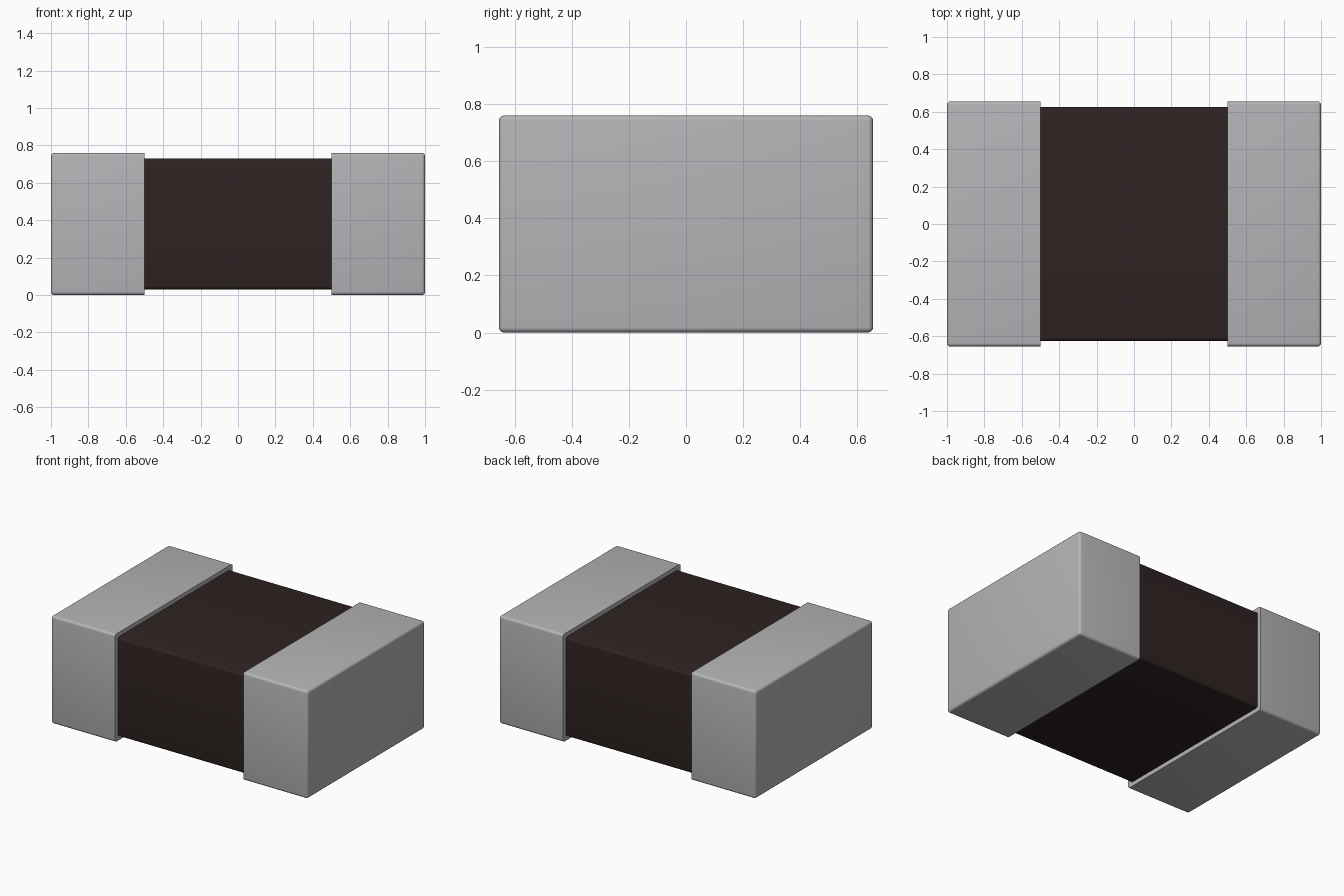
import bpy
import bmesh
import math
from mathutils import Matrix, Vector

cube = bpy.data.objects.get("Cube")
if cube:
    bpy.data.objects.remove(cube, do_unlink=True)


def make_material(name, rgb):
    mat = bpy.data.materials.new(name)
    mat.use_nodes = True
    mat.diffuse_color = (*rgb, 1)
    bsdf = mat.node_tree.nodes["Principled BSDF"]
    bsdf.inputs["Base Color"].default_value = (*rgb, 1)
    bsdf.inputs["Roughness"].default_value = 0.5
    return mat


def rounded_box(name, size, center, mat, radius, keep_sharp):
    """Box whose edges are rounded, except those chosen by keep_sharp."""
    bm = bmesh.new()
    bmesh.ops.create_cube(bm, size=1)
    bmesh.ops.transform(bm, matrix=Matrix.Diagonal((*size, 1)), verts=bm.verts)
    bmesh.ops.translate(bm, vec=Vector(center), verts=bm.verts)
    edges = [e for e in bm.edges if not keep_sharp(e)]
    bmesh.ops.bevel(bm, geom=edges, offset=radius, segments=4, profile=0.5,
                    affect='EDGES', clamp_overlap=True)
    bmesh.ops.recalc_face_normals(bm, faces=bm.faces)
    mesh = bpy.data.meshes.new(name)
    bm.to_mesh(mesh)
    bm.free()
    mesh.materials.append(mat)
    obj = bpy.data.objects.new(name, mesh)
    bpy.context.collection.objects.link(obj)
    bpy.ops.object.select_all(action='DESELECT')
    obj.select_set(True)
    bpy.context.view_layer.objects.active = obj
    bpy.ops.object.shade_smooth_by_angle(angle=math.radians(35))
    return obj


metal = make_material("tin_grey", (0.46, 0.46, 0.475))
ceramic = make_material("dark_brown", (0.027, 0.0165, 0.0155))

HEIGHT, DEPTH, LIP, RADIUS = 0.76, 1.31, 0.03, 0.018


# Ceramic block, rounded only along its length
def across_length(edge):
    a, b = edge.verts
    return abs(a.co.x - b.co.x) < 0.01


rounded_box("ceramic_body", (1.04, DEPTH - 2 * LIP, HEIGHT - 2 * LIP),
            (0, 0, HEIGHT / 2), ceramic, RADIUS, across_length)


# Metal end caps, with a crisp inner rim facing the block
def inner_rim(edge):
    return all(abs(v.co.x) < 0.6 for v in edge.verts)


for name, side in (("left_terminal", 1), ("right_terminal", -1)):
    rounded_box(name, (0.5, DEPTH, HEIGHT), (side * 0.75, 0, HEIGHT / 2),
                metal, RADIUS, inner_rim)
